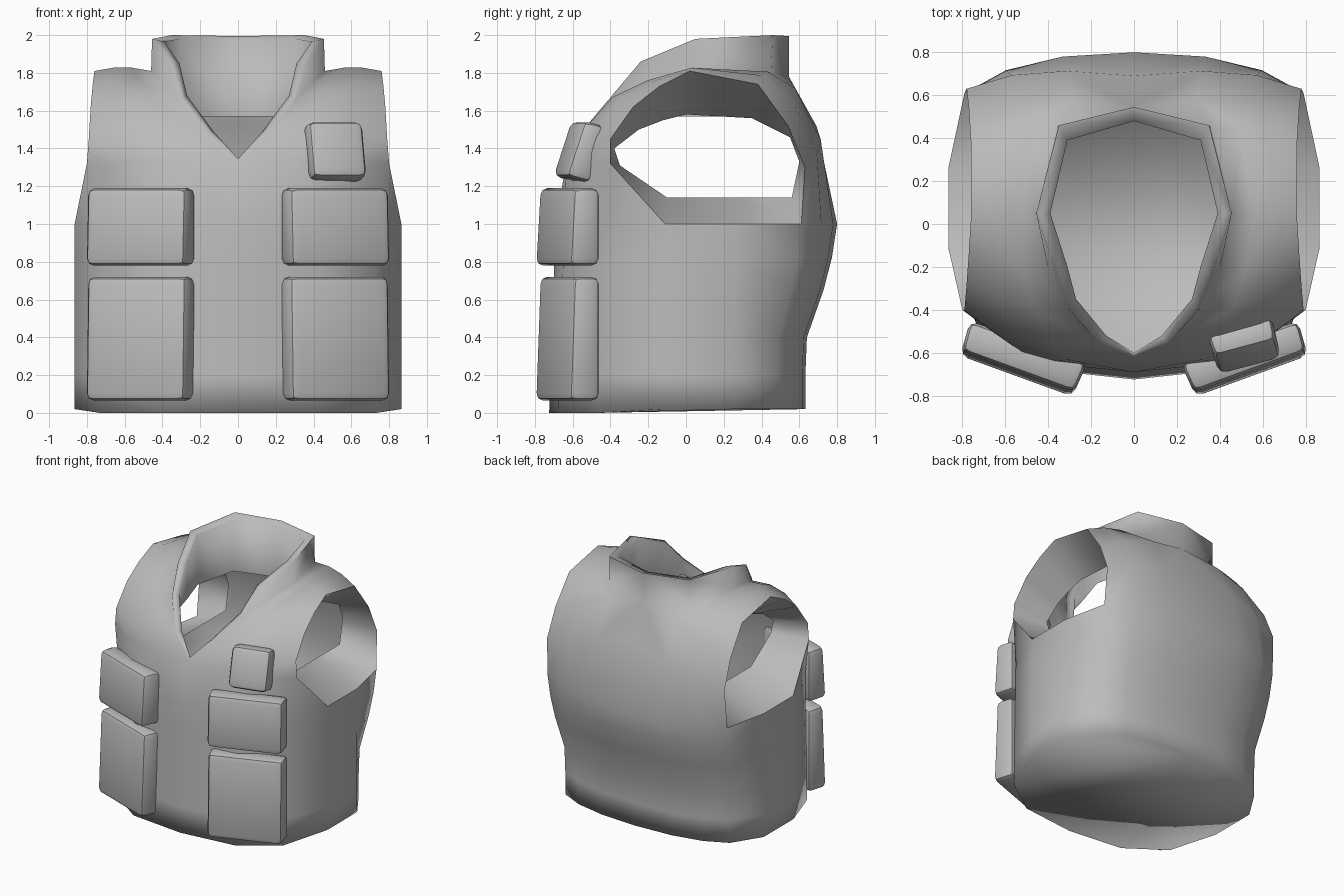
import bpy, bmesh
from math import sin, pi, radians
from mathutils import Vector as V, Euler

cube = bpy.data.objects.get("Cube")
if cube:
    bpy.data.objects.remove(cube, do_unlink=True)

grey = bpy.data.materials.new("plain grey")
grey.use_nodes = True
COLOUR = (0.5, 0.5, 0.5, 1)
grey.diffuse_color = COLOUR
grey.node_tree.nodes["Principled BSDF"].inputs["Base Color"].default_value = COLOUR


def finish(name, bm, angle, mirror=False):
    bmesh.ops.remove_doubles(bm, verts=bm.verts, dist=0.0005)
    bmesh.ops.recalc_face_normals(bm, faces=bm.faces)
    mesh = bpy.data.meshes.new(name)
    bm.to_mesh(mesh)
    bm.free()
    mesh.materials.append(grey)
    ob = bpy.data.objects.new(name, mesh)
    bpy.context.collection.objects.link(ob)
    bpy.ops.object.select_all(action='DESELECT')
    bpy.context.view_layer.objects.active = ob
    ob.select_set(True)
    if mirror:
        mod = ob.modifiers.new("mirror", 'MIRROR')
        mod.merge_threshold = 0.002
        bpy.ops.object.modifier_apply(modifier=mod.name)
    bpy.ops.object.shade_smooth_by_angle(angle=radians(angle))
    return ob


def strip(bm, a, b):
    """Quads between two rows of vertices."""
    for i in range(len(a) - 1):
        bm.faces.new((a[i], a[i + 1], b[i + 1], b[i]))


# Vest body, one half, mirrored
bm = bmesh.new()


def row(points):
    return [bm.verts.new(p) for p in points]


# Neckline from the front notch round to the back centre
neck = [(0, -.62, 1.34), (.16, -.56, 1.48), (.31, -.39, 1.66), (.40, -.21, 1.75),
        (.46, .05, 1.81), (.36, .45, 1.80), (0, .545, 1.78)]
inner = [(0, -.69, 1)] + neck + [(0, .69, 1.52), (0, .80, 1)]
# Armhole edge from the front bottom corner over the shoulder to the back
arm = [(.865, -.11, 1), (.80, -.40, 1.32), (.79, -.40, 1.45), (.78, -.28, 1.62),
       (.77, -.14, 1.73), (.76, .02, 1.81), (.76, .38, 1.74), (.77, .54, 1.52),
       (.78, .63, 1.30), (.79, .61, 1)]
# Outward bulge of each panel row between neckline and armhole
bulge = [(.18, -.17, 0), (.05, -.10, 0), (0, -.07, 0), (0, -.04, .03), (0, -.02, .02),
         (0, 0, .02), (0, .01, .03), (.04, .04, .03), (.06, .05, 0), (.08, .05, 0)]
panel = []
for c, a, b in zip(inner, arm, bulge):
    panel.append(row(V(c).lerp(V(a), t / 3) + V(b) * sin(pi * t / 3) for t in range(4)))
for a, b in zip(panel, panel[1:]):
    strip(bm, a, b)

# Lower torso rings, narrowing at the back towards the hem
side = bm.verts.new((.865, .26, 1))
ring = panel[0] + [side] + panel[-1][::-1]
chest = [v.co.copy() for v in ring]
for z, back in ((.82, .965), (.65, .91), (.4, .80), (.2, .79), (0, .79)):
    pts = []
    for x, y, _ in chest:
        if y > .3:
            x, y = x * (.6 + .4 * back), y * back
        elif y < 0:
            y *= 1 + .05 * (1 - z)
        pts.append((x, y, z + .02 * (z == 0 and (x > .82 or y > 0))))
    lower = row(pts)
    strip(bm, ring, lower)
    ring = lower
bm.faces.new(ring)

# Armhole lining, turned inwards, with a sharp sill
lining = [(-.10, 1.14), (-.35, 1.31), (-.38, 1.40), (-.25, 1.50), (-.12, 1.55), (0, 1.58),
          (.35, 1.56), (.55, 1.46), (.60, 1.33), (.56, 1.14), (.26, 1.14)]
edge = [r[-1] for r in panel] + [side]
turned = row((.5, y, z) for y, z in lining)
strip(bm, edge + edge[:1], turned + turned[:1])
for a in (edge[0], edge[-2]):
    bm.edges.get((a, side)).smooth = False

# Collar: outer wall, rim and inner wall
collar = [[r[0] for r in panel[1:8]]]
collar.append(row([(0, -.612, 1.345), (.15, -.55, 1.49), (.30, -.40, 1.67), (.36, -.24, 1.86),
                   (.455, .05, 1.98), (.35, .46, 2.0), (0, .545, 1.995)]))
rim = [(0, -.60, 1.345), (.13, -.52, 1.49), (.27, -.35, 1.68), (.31, -.20, 1.85),
       (.39, .05, 1.965), (.31, .39, 1.98), (0, .48, 1.98)]
collar.append(row(rim))
collar.append(row((x, y, max(1.33, min(z - .08, 1.57))) for x, y, z in rim))
for a, b in zip(collar, collar[1:]):
    strip(bm, a, b)
finish("vest_body", bm, 100, mirror=True)


# Pouches: bevelled boxes, tapered to the front with a sloping flap edge
def pouch(name, size, centre, lean, yaw):
    bm = bmesh.new()
    bmesh.ops.create_cube(bm, size=1)
    for v in bm.verts:
        front, top = v.co.y < 0, v.co.z > 0
        v.co = [a * b for a, b in zip(v.co, size)]
        if front:
            v.co.x *= .96
            v.co.y += .025 * top
    bmesh.ops.bevel(bm, geom=bm.edges[:], offset=.038, segments=2, profile=.5,
                    affect='EDGES')
    ob = finish(name, bm, 25)
    ob.location = centre
    ob.rotation_euler = Euler((radians(lean), 0, radians(yaw)))


for s, label in ((1, "left"), (-1, "right")):
    pouch(label + "_lower_pouch", (.58, .17, .655), (s * .52, -.63, .393), 0, s * 20)
    pouch(label + "_upper_pouch", (.58, .17, .41), (s * .52, -.63, .985), 0, s * 20)
pouch("chest_pouch", (.31, .15, .31), (.515, -.565, 1.385), -14, 15)
